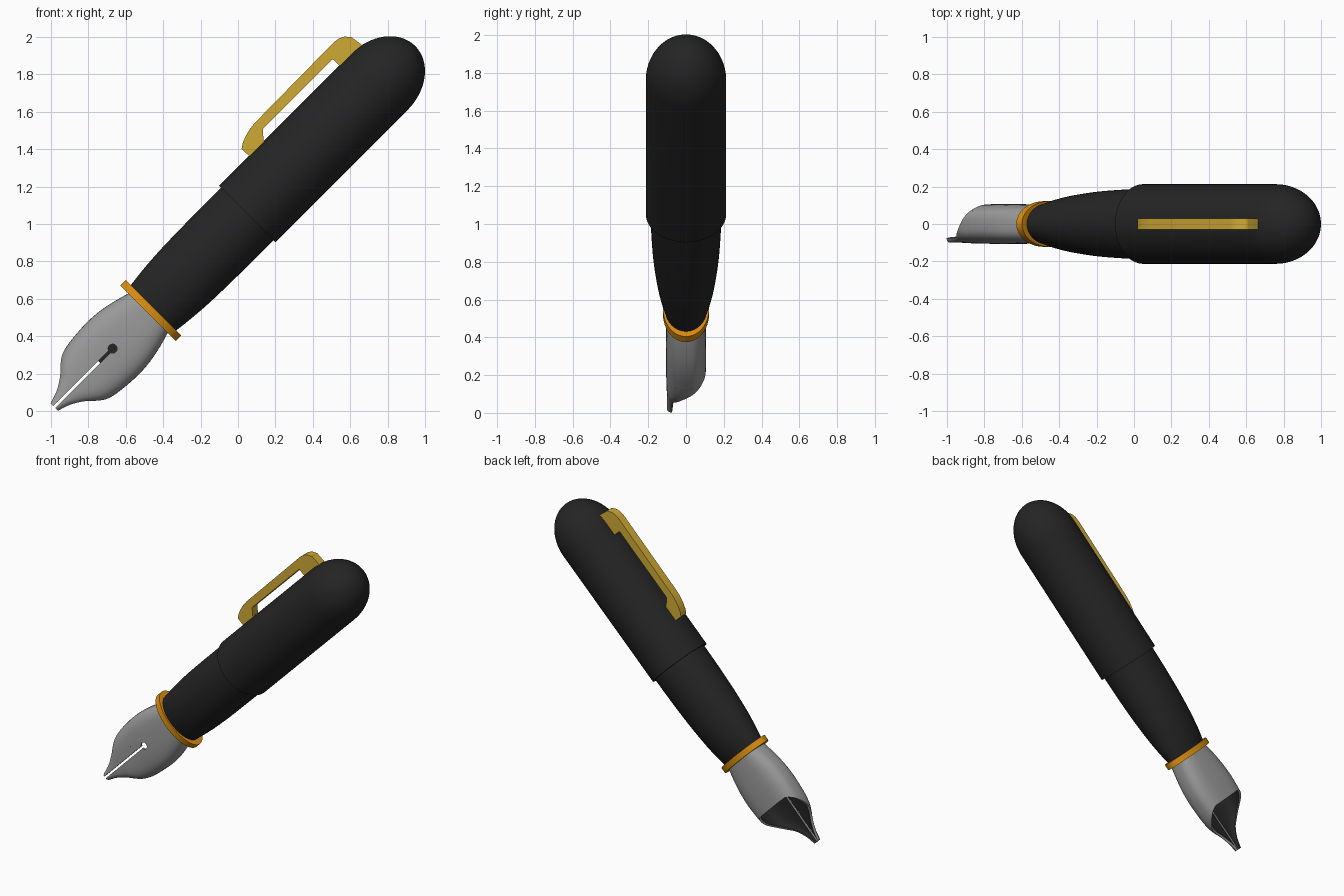
import bpy, bmesh, math
from mathutils import Matrix

if "Cube" in bpy.data.objects:
    bpy.data.objects.remove(bpy.data.objects["Cube"])

# The pen is built upright along local z, then tilted 45 degrees
TILT = Matrix.Translation((0, 0, 1.004)) @ Matrix.Rotation(math.radians(45), 4, 'Y')


def material(name, rgb):
    m = bpy.data.materials.new(name)
    m.diffuse_color = (*rgb, 1)
    m.use_nodes = True
    m.node_tree.nodes["Principled BSDF"].inputs["Base Color"].default_value = m.diffuse_color
    return m


BLACK = material("black_resin", (0.018, 0.018, 0.018))
STEEL = material("steel_grey", (0.32, 0.32, 0.32))
ORANGE = material("orange_gold", (0.70, 0.27, 0.005))
GOLD = material("clip_gold", (0.63, 0.40, 0.035))


def make(name, bm, *mats):
    me = bpy.data.meshes.new(name)
    bm.to_mesh(me)
    bm.free()
    ob = bpy.data.objects.new(name, me)
    bpy.context.collection.objects.link(ob)
    ob.matrix_world = TILT
    for m in mats:
        me.materials.append(m)
    return ob


def activate(ob):
    bpy.ops.object.select_all(action='DESELECT')
    ob.select_set(True)
    bpy.context.view_layer.objects.active = ob


def smooth(ob, deg=35):
    activate(ob)
    bpy.ops.object.shade_smooth_by_angle(angle=math.radians(deg))


def refine(rows, k=4):
    """Catmull-Rom resampling of station rows."""
    out = []
    for i in range(len(rows) - 1):
        p0, p1 = rows[max(i - 1, 0)], rows[i]
        p2, p3 = rows[i + 1], rows[min(i + 2, len(rows) - 1)]
        for j in range(k):
            t = j / k
            out.append([0.5 * (2 * b + (c - a) * t + (2 * a - 5 * b + 4 * c - d) * t * t
                               + (3 * b - a - 3 * c + d) * t ** 3)
                        for a, b, c, d in zip(p0, p1, p2, p3)])
    return out + [list(rows[-1])]


def spow(x, e):
    return math.copysign(abs(x) ** e, x)


def loft(rows, n=2, steps=64, caps=True):
    """Rows (z, rx, ry[, back edge y]) rising in z; an edge y leaves the back open."""
    bm = bmesh.new()
    rings = []
    for row in rows:
        z, rx, ry = row[:3]
        a = math.pi
        if len(row) > 3:
            a = math.acos(max(-1, min(1, -spow(row[3] / ry, n / 2))))
        ring = []
        for j in range(steps + 1):
            t = a * (2 * j / steps - 1)
            ring.append(bm.verts.new((rx * spow(math.sin(t), 2 / n),
                                      -ry * spow(math.cos(t), 2 / n), z)))
        rings.append(ring)
    for lo, hi in zip(rings, rings[1:]):
        for j in range(steps):
            bm.faces.new((lo[j], lo[j + 1], hi[j + 1], hi[j]))
    if caps:
        bm.faces.new(rings[0][:steps][::-1])
        bm.faces.new(rings[-1][:steps])
    bmesh.ops.remove_doubles(bm, verts=bm.verts, dist=1e-5)
    return bm


# Cap with rounded end
cap_rows = [(0.07, 0.213, 0.213)]
for i in range(17):
    a = math.radians(88) * i / 16
    r = 0.213 * math.cos(a)
    cap_rows.append((1.07 + 0.27 * math.sin(a), r, r))
smooth(make("cap", loft(cap_rows), BLACK))

# Barrel, flattening towards the nib
barrel = [(-0.65, 0.170, 0.108), (-0.55, 0.182, 0.134), (-0.42, 0.192, 0.156),
          (-0.25, 0.197, 0.174), (-0.05, 0.198, 0.185), (0.10, 0.198, 0.187)]
smooth(make("barrel", loft(refine(barrel)), BLACK))

# Ring between barrel and nib
smooth(make("trim_ring", loft([(-0.68, 0.21, 0.122), (-0.638, 0.21, 0.122)]), ORANGE))

# Clip, a side profile (along, out from axis) extruded in width
profile = [(0.298, 0.19), (0.294, 0.267), (0.320, 0.285), (0.354, 0.299), (0.395, 0.310),
           (0.438, 0.316), (1.045, 0.322), (1.080, 0.317), (1.108, 0.303), (1.133, 0.275),
           (1.141, 0.215), (1.141, 0.19), (0.980, 0.19), (0.978, 0.263), (0.450, 0.263),
           (0.411, 0.218), (0.411, 0.19)]
bm = bmesh.new()
face = bm.faces.new([bm.verts.new((-v, -0.03, s)) for s, v in profile])
new = bmesh.ops.extrude_face_region(bm, geom=[face])["geom"]
bmesh.ops.translate(bm, vec=(0, 0.06, 0),
                    verts=[g for g in new if isinstance(g, bmesh.types.BMVert)])
bmesh.ops.recalc_face_normals(bm, faces=bm.faces)
smooth(make("pocket_clip", bm, GOLD), 30)

# Cutters for the nib slit and breather hole
bm = bmesh.new()
bmesh.ops.create_cube(bm, size=1, matrix=Matrix.Translation((0, -0.16, -1.20))
                      @ Matrix.Diagonal((0.015, 0.3, 0.504, 1)))
slit = make("slit_cutter", bm, STEEL)
bm = bmesh.new()
bmesh.ops.create_cone(bm, cap_ends=True, segments=24, radius1=0.024, radius2=0.024, depth=0.3,
                      matrix=Matrix.Translation((0, -0.16, -0.948))
                      @ Matrix.Rotation(math.pi / 2, 4, 'X'))
hole = make("hole_cutter", bm, STEEL)

# Nib: closed sleeve, then a tip that is open at the back
sleeve = [(-1.05, 0.191, 0.106), (-0.95, 0.197, 0.107), (-0.852, 0.190, 0.106),
          (-0.75, 0.169, 0.103), (-0.645, 0.138, 0.098)]
tip = [(-1.39, 0.034, 0.100, -0.076), (-1.32, 0.062, 0.100, -0.075),
       (-1.253, 0.106, 0.101, -0.070), (-1.21, 0.140, 0.103, -0.055),
       (-1.167, 0.166, 0.104, -0.030), (-1.11, 0.183, 0.105, 0.030),
       (-1.05, 0.191, 0.106, 0.090)]
for name, rows, cutters in (("nib_sleeve", sleeve, (slit, hole)), ("nib_tip", tip, (slit,))):
    nib = make(name, loft(refine(rows), n=3, steps=47, caps=False), STEEL, BLACK)
    shell = nib.modifiers.new("shell", 'SOLIDIFY')
    shell.thickness = 0.016
    shell.offset = -1
    shell.material_offset = 1
    for c in cutters:
        cut = nib.modifiers.new("cut", 'BOOLEAN')
        cut.operation = 'DIFFERENCE'
        cut.solver = 'EXACT'
        cut.object = c
    activate(nib)
    bpy.context.view_layer.update()
    for m in [m.name for m in nib.modifiers]:
        bpy.ops.object.modifier_apply(modifier=m)
    smooth(nib)

for c in (slit, hole):
    bpy.data.objects.remove(c)
